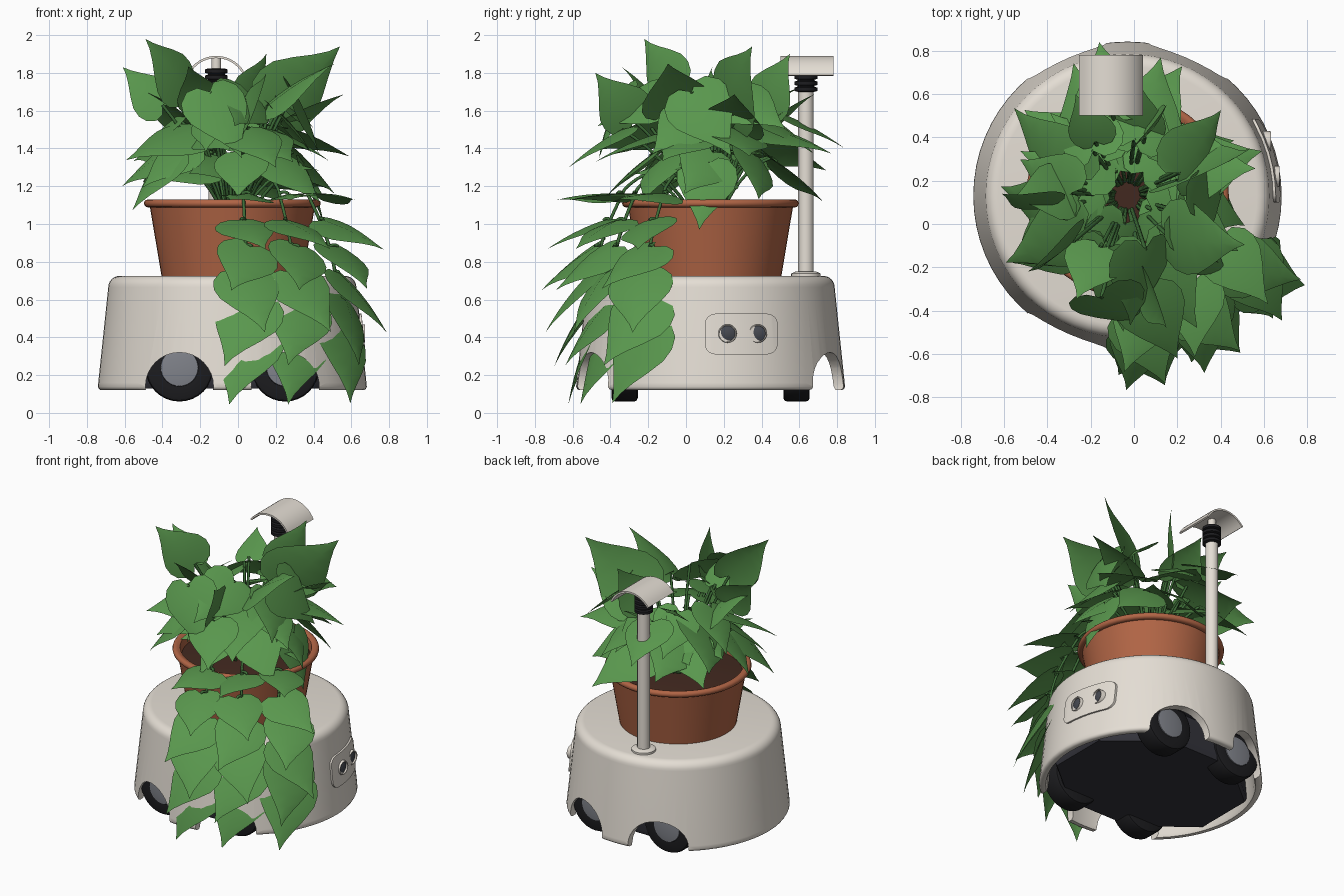
import bpy, bmesh, random
from math import sin, cos, pi, radians, sqrt
from mathutils import Vector, Matrix

if "Cube" in bpy.data.objects:
    bpy.data.objects.remove(bpy.data.objects["Cube"])
random.seed(7)
CX, CY = -0.03, 0.13
UP = Vector((0, 0, 1))


def material(name, r, g, b):
    m = bpy.data.materials.new(name)
    m.use_nodes = True
    m.diffuse_color = (r, g, b, 1)
    m.node_tree.nodes["Principled BSDF"].inputs["Base Color"].default_value = (r, g, b, 1)
    return m


cream = material("cream shell", 0.78, 0.73, 0.66)
clay = material("terracotta", 0.44, 0.13, 0.06)
earth = material("soil", 0.055, 0.022, 0.014)
green = material("leaf green", 0.1, 0.31, 0.075)
dark_green = material("stem green", 0.045, 0.15, 0.038)
black = material("rubber black", 0.012, 0.012, 0.014)
charcoal = material("chassis charcoal", 0.033, 0.033, 0.043)
grey = material("hub grey", 0.22, 0.23, 0.26)
glass = material("lens grey", 0.06, 0.065, 0.08)


def finish(name, bm, mat, angle=40, fix=True):
    if fix:
        bmesh.ops.remove_doubles(bm, verts=bm.verts, dist=1e-5)
        bmesh.ops.recalc_face_normals(bm, faces=bm.faces)
    me = bpy.data.meshes.new(name)
    bm.to_mesh(me)
    bm.free()
    me.materials.append(mat)
    me.shade_smooth()
    me.set_sharp_from_angle(angle=radians(angle))
    ob = bpy.data.objects.new(name, me)
    bpy.context.collection.objects.link(ob)
    return ob


def lathe(name, profile, mat, at=(0, 0, 0), axis="Z", steps=32):
    """Turn an (r, z) profile round z, then lay it along the axis."""
    bm = bmesh.new()
    rings = [[bm.verts.new((r * cos(2 * pi * i / steps), r * sin(2 * pi * i / steps), z))
              for i in range(steps)] for r, z in profile]
    for a, b in zip(rings, rings[1:]):
        for i in range(steps):
            j = (i + 1) % steps
            bm.faces.new((a[i], a[j], b[j], b[i]))
    bmesh.ops.dissolve_degenerate(bm, dist=1e-6, edges=bm.edges)
    turn = {"Z": Matrix(), "X": Matrix.Rotation(pi / 2, 4, "Y"),
            "Y": Matrix.Rotation(-pi / 2, 4, "X"), "-Y": Matrix.Rotation(pi / 2, 4, "X")}[axis]
    bm.transform(Matrix.Translation(at) @ turn)
    return finish(name, bm, mat)


def prism(name, points, push, mat):
    bm = bmesh.new()
    face = bm.faces.new([bm.verts.new(p) for p in points])
    new = bmesh.ops.extrude_face_region(bm, geom=[face])["geom"]
    bmesh.ops.translate(bm, vec=push, verts=[v for v in new if isinstance(v, bmesh.types.BMVert)])
    return finish(name, bm, mat)


def boolean(ob, other, operation):
    mod = ob.modifiers.new("cut", "BOOLEAN")
    mod.object, mod.operation, mod.solver = other, operation, "EXACT"
    deps = bpy.context.evaluated_depsgraph_get()
    ob.data = bpy.data.meshes.new_from_object(ob.evaluated_get(deps))
    ob.modifiers.clear()
    bpy.data.objects.remove(other)
    ob.data.set_sharp_from_angle(angle=radians(40))


# Hollow body shell with a rounded shoulder and four wheel arches
shoulder = [(0.597 + 0.06 * cos(i * pi / 12), 0.665 + 0.06 * sin(i * pi / 12)) for i in range(7)]
outer = [(0.695, 0.12), (0.706, 0.126), (0.712, 0.138), (0.71, 0.16)] + shoulder + [(0, 0.725)]
inner = [(0, 0.66), (0.6, 0.66), (0.66, 0.14), (0.67, 0.12), (0.695, 0.12)]
body = lathe("body_shell", outer + inner, cream, (CX, CY, 0), steps=64)
for side in (-1, 1):
    arch = lathe("arch_cutter", [(0, -1), (0.18, -1), (0.18, 1), (0, 1)], cream,
                 (CX + side * 0.28, CY, 0.14), "Y")
    boolean(body, arch, "DIFFERENCE")

# Dark chassis filling the underside
lathe("chassis_tray", [(0, 0.36), (0.615, 0.36), (0.615, 0.4), (0, 0.4)], charcoal, (CX, CY, 0))
chassis = lathe("chassis", [(0, 0.13), (0.645, 0.13), (0.66, 0.16), (0.645, 0.37), (0, 0.37)], charcoal, steps=8)
chassis.data.transform(Matrix.Translation((CX, CY, 0)) @ Matrix.Diagonal((1.02, 0.84, 1, 1)) @ Matrix.Rotation(pi / 8, 4, "Z"))

# Wheels with grey hubs
tyre = [(0, -0.07), (0.16, -0.07), (0.174, -0.064), (0.18, -0.05), (0.18, 0.05),
        (0.174, 0.064), (0.16, 0.07), (0.1, 0.07), (0.1, 0.06), (0, 0.06)]
for sx in (-1, 1):
    for sy, axis in ((-1, "-Y"), (1, "Y")):
        spot = (CX + sx * 0.28, CY + sy * 0.455, 0.24)
        lathe("wheel_tyre", tyre, black, spot, axis)
        lathe("wheel_hub", [(0.1, 0.06), (0.098, 0.074), (0.06, 0.08), (0, 0.08)], grey, spot, axis)

# Rounded sensor panel that follows the body curve
outline = []
for cy, cz, start in ((0.43, 0.47, 0), (0.155, 0.47, 1), (0.155, 0.365, 2), (0.43, 0.365, 3)):
    for i in range(7):
        a = (start + i / 6) * pi / 2
        outline.append((0.4, cy + 0.055 * cos(a), cz + 0.055 * sin(a)))
panel = prism("sensor_panel", outline, (0.5, 0, 0), cream)
bound = lathe("panel_bound", [(0, 0.1), (0.728, 0.1), (0.664, 0.72), (0, 0.72)], cream, (CX, CY, 0), steps=64)
boolean(panel, bound, "INTERSECT")
for y in (0.22, 0.38):
    x = CX + sqrt(0.47 - (y - CY) ** 2)
    lathe("lamp_ring", [(0.04, -0.04), (0.049, -0.04), (0.049, 0.018), (0.046, 0.023), (0.041, 0.021), (0.04, -0.04)],
          cream, (x, y, 0.42), "X", 20)
    lathe("lamp_lens", [(0.041, -0.02), (0.041, 0.01), (0.02, 0.018), (0, 0.02)], glass, (x, y, 0.42), "X", 20)

# Pot with a beaded rim, and soil
bead = [(0.447 + 0.021 * cos(a), 1.109 + 0.021 * sin(a)) for a in (radians(30 * i - 90) for i in range(8))]
lathe("plant_pot", [(0, 0.725), (0.375, 0.725), (0.436, 1.088)] + bead + [(0.42, 1.12), (0.405, 1.02), (0, 1.02)],
      clay, (CX, CY, 0), steps=48)
lathe("pot_soil", [(0.413, 1.06), (0.25, 1.075), (0, 1.085)], earth, (CX, CY, 0))

# Mast, collar rings and curved canopy
MX, MY = -0.115, 0.635
lathe("mast_foot", [(0, 0.72), (0.078, 0.72), (0.078, 0.738), (0.055, 0.748), (0, 0.748)], cream, (MX, MY, 0))
lathe("mast", [(0.041, 0.72), (0.041, 1.7), (0, 1.7)], cream, (MX, MY, 0))
rings = [(0, 1.69)]
for i in range(4):
    z = 1.7 + i * 0.032
    rings += [(0.045, z), (0.06, z + 0.004), (0.06, z + 0.022), (0.045, z + 0.027)]
lathe("mast_collar", rings + [(0, 1.825)], black, (MX, MY, 0))
lathe("mast_cap", [(0.026, 1.8), (0.026, 1.88), (0, 1.88)], cream, (MX, MY, 0), steps=16)
arc = [radians(24 + 120 * i / 16) for i in range(17)]
curve = [(0.172, a) for a in arc] + [(0.16, a) for a in reversed(arc)]
prism("mast_canopy", [(MX + r * cos(a), 0.5, 1.718 + r * sin(a)) for r, a in curve], (0, 0.28, 0), cream)

# Heart-shaped leaf: (distance along midrib, half width)
HEART = [(-0.12, 0.12), (-0.12, 0.27), (0.0, 0.4), (0.15, 0.44), (0.32, 0.41), (0.52, 0.29), (0.7, 0.16), (0.86, 0.06)]


def add_leaf(bm, base, tip, facing, fold=0.2):
    along = tip - base
    size = along.length
    along.normalize()
    across = along.cross(facing).normalized()
    normal = across.cross(along)

    def vert(t, w):
        drop = fold * abs(w) + 0.14 * t * t - 0.14 * t
        return bm.verts.new(base + size * (along * t + across * w - normal * drop))
    spine = [vert(max(t, 0), 0) for t, w in HEART[2:]]
    end = vert(1, 0)
    for side in (1, -1):
        edge = [vert(t, w * side) for t, w in HEART]
        faces = [(spine[0], edge[0], edge[1]), (spine[0], edge[1], edge[2])]
        faces += [(spine[i], edge[i + 2], edge[i + 3], spine[i + 1]) for i in range(len(spine) - 1)]
        faces.append((spine[-1], edge[-1], end))
        for f in faces:
            bm.faces.new(f if side == 1 else f[::-1])


stems = bpy.data.curves.new("plant_stems", "CURVE")
stems.dimensions, stems.bevel_depth, stems.bevel_resolution, stems.resolution_u = "3D", 0.009, 1, 4
stems.materials.append(dark_green)


def add_stem(points):
    s = stems.splines.new("NURBS")
    s.points.add(len(points) - 1)
    for p, co in zip(s.points, points):
        p.co = (*co, 1)
    s.use_endpoint_u, s.order_u = True, 3


def polar(angle, r, z):
    return Vector((CX + r * cos(angle), CY + r * sin(angle), z))


def crown_leaf(bm, base, tip, facing):
    add_leaf(bm, base, tip, facing)
    out = Vector((base.x - CX, base.y - CY, 0)).normalized()
    root = Vector((CX, CY, 1.06)) + out * 0.06
    knee = root.lerp(base, 0.4) + UP * 0.12
    add_stem([root, knee, base])


# Crown tiers: count, base radius and height, tip radius and height, first angle, outward tilt
crown = bmesh.new()
for count, r0, z0, r1, z1, first, tilt in (
        (8, 0.32, 1.36, 0.6, 1.13, 0.1, 0.6), (8, 0.25, 1.47, 0.62, 1.3, 0.5, 0.6),
        (7, 0.13, 1.34, 0.47, 1.28, 0.2, 0.4), (7, 0.26, 1.65, 0.53, 1.45, 0.6, 0.8),
        (5, 0.27, 1.58, 0.54, 1.78, 0.35, 0.2)):
    for i in range(count):
        a = first + 2 * pi * i / count + random.uniform(-0.2, 0.2)
        skew = random.uniform(-0.4, 0.4)
        lift = random.uniform(-0.07, 0.07)
        base = polar(a, r0, z0 + lift)
        tip = polar(a + skew, r1 + random.uniform(-0.05, 0.07), z1 + lift * 1.4)
        lean = a - 2 * skew + random.uniform(-0.5, 0.5)
        crown_leaf(crown, base, tip, Vector((tilt * cos(lean), tilt * sin(lean), 0.7)))

# Tall and outlying leaves: base, tip, facing
for base, tip, facing in (
        ((-0.28, -0.08, 1.72), (-0.49, -0.22, 1.98), (0.7, -1, 0.4)),
        ((0.2, 0.2, 1.6), (0.54, 0.35, 1.94), (0.6, -1, -0.2)),
        ((-0.4, 0.08, 1.63), (-0.61, 0.14, 1.83), (-0.3, -1, 0.8)),
        ((-0.15, -0.34, 1.7), (0.02, -0.46, 1.35), (0.2, -1, 0.5)),
        ((0.05, -0.28, 1.55), (0.15, -0.48, 1.8), (0.9, -0.4, 0.5)),
        ((0.3, 0.03, 1.7), (0.43, 0.24, 1.36), (1, -0.1, 0.5)),
        ((0.05, 0.4, 1.62), (0.15, 0.55, 1.9), (0.9, -0.4, 0.3)),
        ((-0.18, 0.38, 1.62), (-0.27, 0.6, 1.72), (-0.4, 0.3, 1)),
        ((-0.1, 0.52, 1.58), (-0.16, 0.84, 1.4), (0, 0.5, 1)),
        ((-0.35, -0.08, 1.35), (-0.56, -0.18, 1.07), (-1, -0.6, 0.6)),
        ((0.35, 0.12, 1.32), (0.46, 0.07, 0.97), (1, 0, 0.3)),
        ((0.05, -0.34, 1.5), (0.2, -0.62, 1.3), (0.2, -0.7, 1))):
    crown_leaf(crown, Vector(base), Vector(tip), Vector(facing))
finish("crown_leaves", crown, green, 28, False)

# Three trailing vines with leaves that steepen downwards: angle, extra reach, leaf direction
trail = bmesh.new()
for angle, extra, heading in ((-83, 0, -85), (-58, 0, -62), (-32, 0.05, -28)):
    a, h = radians(angle), radians(heading)
    out = Vector((cos(h), sin(h), 0))
    clockwise = Vector((sin(h), -cos(h), 0))
    path = [polar(a, 0.12, 1.06), polar(a, 0.3, 1.3), polar(a, 0.45, 1.2)]
    for k in range(6):
        f = k / 5
        node = polar(a, 0.47 + (0.13 + extra) * f + 0.07 * sin(f * pi), 1.16 - 0.7 * f)
        path.append(node)
        pitch = radians(6 + 68 * f ** 0.75)
        swing = (0.4, -0.3, 0.45, -0.2, 0.4, 0.3)[k] + random.uniform(-0.08, 0.08)
        way = (out * cos(pitch) - UP * sin(pitch) + clockwise * swing).normalized()
        base = node + out * 0.03 - clockwise * swing * 0.08
        facing = out * sin(pitch) + UP * cos(pitch) + clockwise * random.uniform(-0.2, 0.2)
        add_leaf(trail, base, base + way * (0.34 + 0.11 * f), facing)
        add_stem([node, node.lerp(base, 0.5) + UP * 0.02, base])
    add_stem(path)
finish("trailing_leaves", trail, green, 28, False)
bpy.context.collection.objects.link(bpy.data.objects.new("plant_stems", stems))
